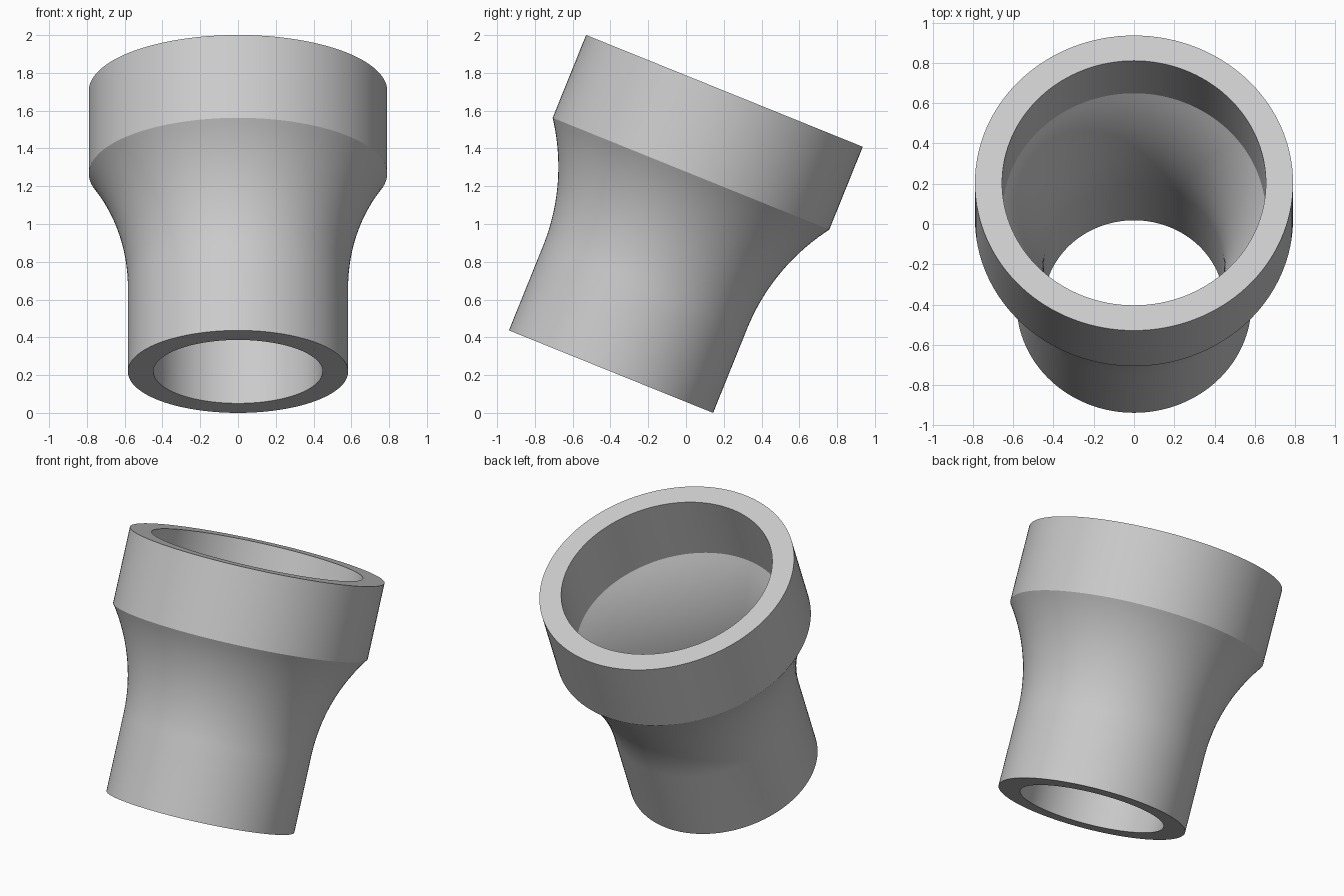
import bpy, bmesh, math
from mathutils import Matrix, Vector

cube = bpy.data.objects.get("Cube")
if cube:
    bpy.data.objects.remove(cube)

# Dimensions measured along and around the adapter's own axis
LENGTH, COLLAR = 1.603, 1.13
R_NECK, R_COLLAR, WALL = 0.583, 0.79, 0.135
FLARE_START, TILT = 0.48, math.radians(22)
SEGMENTS, ARC_STEPS = 128, 20

rise, widen = COLLAR - FLARE_START, R_COLLAR - R_NECK
flare_radius = (rise ** 2 + widen ** 2) / (2 * widen)
flare_centre = R_NECK + flare_radius


def wall_profile(offset):
    """Straight neck, concave flare and straight collar, moved inward by offset."""
    radius = flare_radius + offset
    end = math.acos((flare_centre - R_COLLAR + offset) / radius)
    points = [(R_NECK - offset, 0)]
    for i in range(ARC_STEPS + 1):
        a = end * i / ARC_STEPS
        points.append((flare_centre - radius * math.cos(a),
                       FLARE_START + radius * math.sin(a)))
    points.append((R_COLLAR - offset, LENGTH))
    return points


# Closed wall section revolved around the axis
section = wall_profile(0) + wall_profile(WALL)[::-1]
bm = bmesh.new()
verts = [bm.verts.new((r, 0, z)) for r, z in section]
edges = [bm.edges.new((v, verts[(i + 1) % len(verts)])) for i, v in enumerate(verts)]
bmesh.ops.spin(bm, geom=verts + edges, cent=(0, 0, 0), axis=(0, 0, 1),
               angle=math.tau, steps=SEGMENTS, use_merge=False)
bmesh.ops.remove_doubles(bm, verts=bm.verts, dist=0.0005)
bmesh.ops.recalc_face_normals(bm, faces=bm.faces)

# Lean the tube backward and rest its lowest rim point on the ground
place = Matrix.Translation(Vector((0, -0.397, R_NECK * math.sin(TILT))))
bm.transform(place @ Matrix.Rotation(-TILT, 4, 'X'))
mesh = bpy.data.meshes.new("hose_adapter")
bm.to_mesh(mesh)
bm.free()

# Single grey material
grey = bpy.data.materials.new("light_grey")
grey.use_nodes = True
colour = (0.6, 0.6, 0.6, 1)
grey.diffuse_color = colour
grey.node_tree.nodes["Principled BSDF"].inputs["Base Color"].default_value = colour
mesh.materials.append(grey)

adapter = bpy.data.objects.new("hose_adapter", mesh)
bpy.context.collection.objects.link(adapter)
bpy.ops.object.select_all(action='DESELECT')
adapter.select_set(True)
bpy.context.view_layer.objects.active = adapter
bpy.ops.object.shade_smooth_by_angle(angle=math.radians(20))
